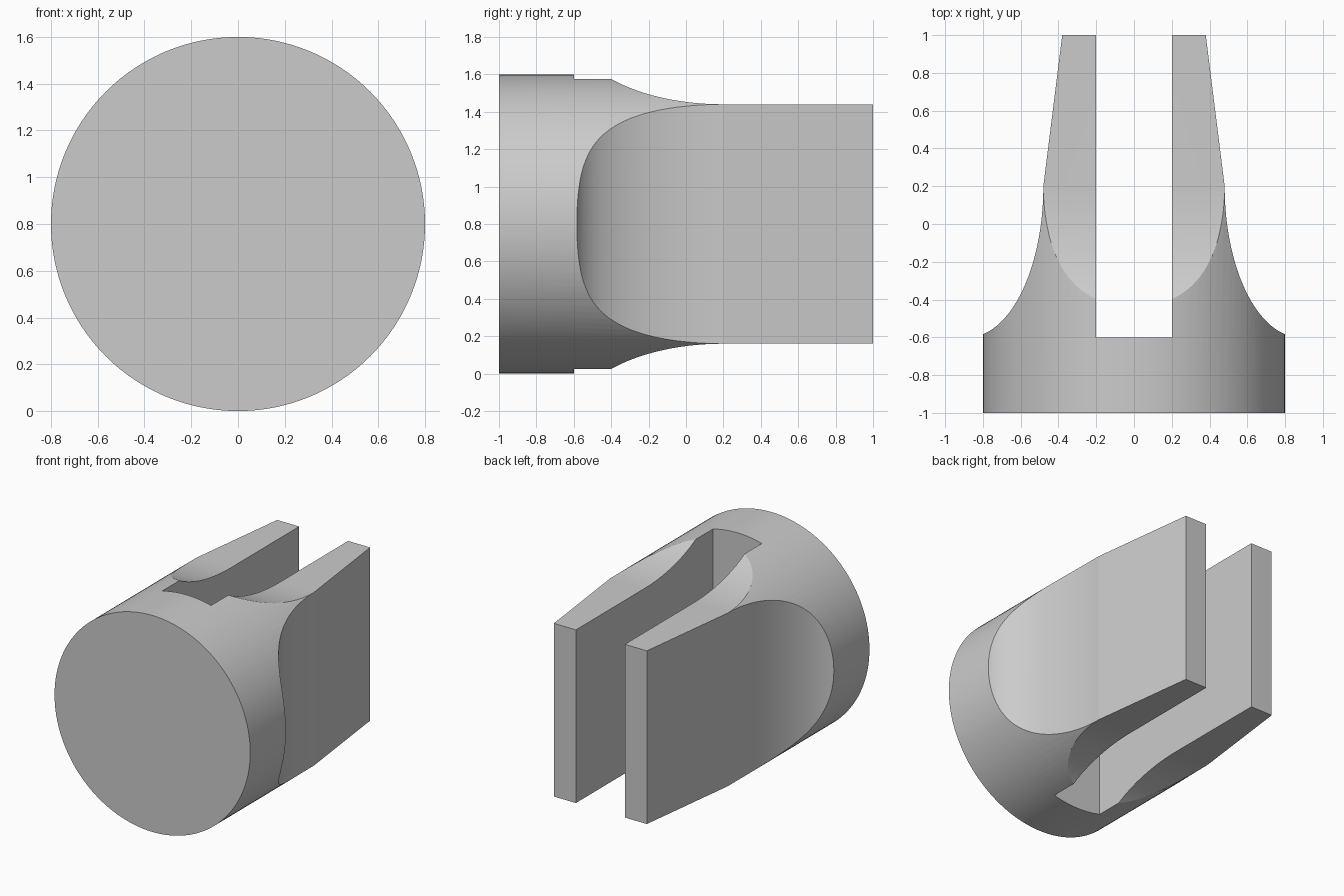
import bpy, bmesh, math
from mathutils import Vector

cube = bpy.data.objects.get("Cube")
if cube:
    bpy.data.objects.remove(cube, do_unlink=True)

RADIUS = 0.8
CENTRE = Vector((0, 0, RADIUS))

grey = bpy.data.materials.new("plain_grey")
grey.use_nodes = True
grey.diffuse_color = (0.6, 0.6, 0.6, 1)
grey.node_tree.nodes["Principled BSDF"].inputs["Base Color"].default_value = (0.6, 0.6, 0.6, 1)


def prism(name, outline, sweep):
    """Extrude a closed outline symmetrically by the sweep vector."""
    bm = bmesh.new()
    sweep = Vector(sweep)
    face = bm.faces.new([bm.verts.new(CENTRE + Vector(p) - sweep / 2) for p in outline])
    top = bmesh.ops.extrude_face_region(bm, geom=[face])["geom"]
    bmesh.ops.translate(bm, vec=sweep, verts=[v for v in top if isinstance(v, bmesh.types.BMVert)])
    bmesh.ops.recalc_face_normals(bm, faces=bm.faces)
    mesh = bpy.data.meshes.new(name)
    bm.to_mesh(mesh)
    bm.free()
    mesh.materials.append(grey)
    obj = bpy.data.objects.new(name, mesh)
    bpy.context.collection.objects.link(obj)
    return obj


def flared_outline(neck, tip, steps=40):
    """Half widths along y: straight arm, elliptical flare, wide base; mirrored."""
    half = [(tip, 1.1 if tip == neck else 1.0)]
    for i in range(steps + 1):
        t = math.pi / 2 * i / steps
        half.append((neck + 0.4 * (1 - math.cos(t)), 0.2 - 0.8 * math.sin(t)))
    half.append((neck + 0.4, -1.1))
    return half + [(-w, y) for w, y in reversed(half)]


def cut(target, cutter, operation):
    cutter.hide_render = True
    mod = target.modifiers.new(cutter.name, "BOOLEAN")
    mod.operation, mod.object, mod.solver = operation, cutter, "EXACT"
    bpy.context.view_layer.objects.active = target
    bpy.ops.object.modifier_apply(modifier=mod.name)
    bpy.data.objects.remove(cutter, do_unlink=True)


# Round body lying along y
SIDES = 128
circle = [(RADIUS * math.sin(2 * math.pi * i / SIDES), 0,
           RADIUS * math.cos(2 * math.pi * i / SIDES)) for i in range(SIDES)]
body = prism("forked_body", circle, (0, 2, 0))

# Flared flats on the sides, then on the top and bottom
side_shape = prism("side_shape", [(w, y, 0) for w, y in flared_outline(0.48, 0.38)], (0, 0, 2))
cut(body, side_shape, "INTERSECT")
top_shape = prism("top_shape", [(0, y, w) for w, y in flared_outline(0.64, 0.64)], (2, 0, 0))
cut(body, top_shape, "INTERSECT")

# Slot between the two arms
slot = prism("slot", [(x, y, 0) for x, y in ((-0.2, -0.6), (0.2, -0.6), (0.2, 1.2), (-0.2, 1.2))], (0, 0, 2))
cut(body, slot, "DIFFERENCE")

# Smooth curves, crisp edges
bpy.ops.object.select_all(action="DESELECT")
body.select_set(True)
bpy.context.view_layer.objects.active = body
bpy.ops.object.shade_smooth_by_angle(angle=math.radians(6))
